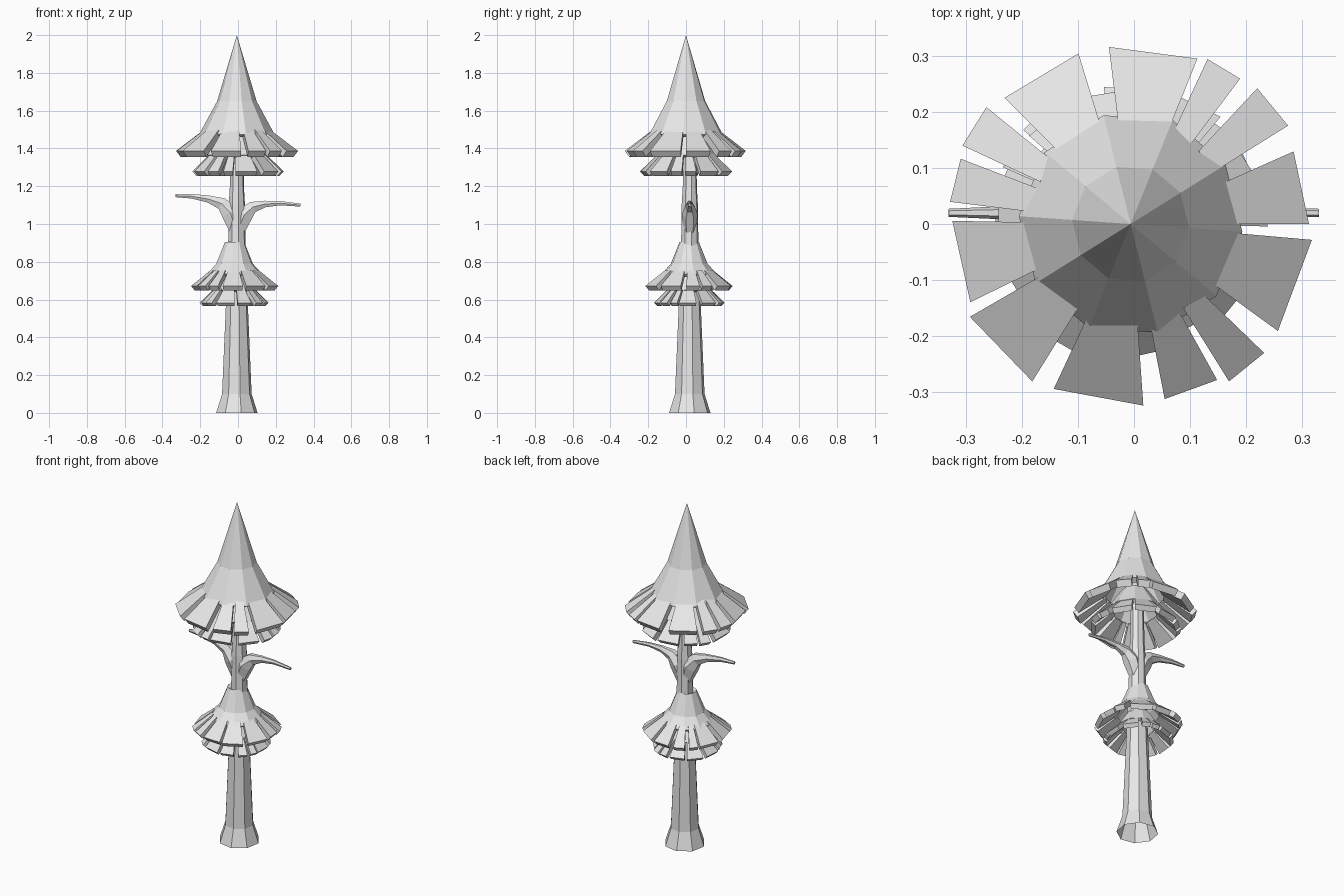
import bpy, bmesh, math
from mathutils import Vector

cube = bpy.data.objects.get("Cube")
if cube:
    bpy.data.objects.remove(cube)

grey = bpy.data.materials.new("plain_grey")
grey.use_nodes = True
COLOUR = (0.8, 0.8, 0.8, 1)
grey.diffuse_color = COLOUR
grey.node_tree.nodes["Principled BSDF"].inputs["Base Color"].default_value = COLOUR


def finish(name, bm, location=(0, 0, 0)):
    bmesh.ops.recalc_face_normals(bm, faces=bm.faces)
    mesh = bpy.data.meshes.new(name)
    bm.to_mesh(mesh)
    bm.free()
    mesh.materials.append(grey)
    obj = bpy.data.objects.new(name, mesh)
    obj.location = location
    bpy.context.collection.objects.link(obj)
    return obj


def bridge(bm, a, b):
    n = len(a)
    for i in range(n):
        j = (i + 1) % n
        bm.faces.new((a[i], a[j], b[j], b[i]))


def lathe(name, profile, sides, phase, location, thickness=0):
    """Faceted shell from (radius, z) pairs; radius 0 makes a tip."""
    bm = bmesh.new()
    previous = None
    for r, z in profile:
        if r == 0:
            tip = bm.verts.new((0, 0, z))
            for i in range(sides):
                bm.faces.new((previous[i], previous[(i + 1) % sides], tip))
            continue
        ring = []
        for i in range(sides):
            a = math.radians(phase) + math.tau * i / sides
            ring.append(bm.verts.new((r * math.cos(a), r * math.sin(a), z)))
        if previous:
            bridge(bm, previous, ring)
        previous = ring
    obj = finish(name, bm, location)
    if thickness:
        mod = obj.modifiers.new("thickness", 'SOLIDIFY')
        mod.thickness = thickness
        mod.offset = -1
    return obj


# Start and end angle of every shingle around a skirt
SHINGLES = [(68, 97), (53, 65), (32, 47), (0, 24), (-36, -5), (-58, -44),
            (-79, -61), (-115, -86), (-150, -122), (-181, -154),
            (159, 173), (141, 155), (107, 135)]


def skirt(name, inner, outer, thickness, turn, location):
    """Ring of sloping wedge slabs between two (radius, z) points."""
    bm = bmesh.new()
    slope = Vector((outer[0] - inner[0], outer[1] - inner[1])).normalized()
    down = Vector((slope.y, -slope.x)) * thickness
    section = [Vector(inner), Vector(outer), Vector(outer) + down, Vector(inner) + down]
    for k, (start, end) in enumerate(SHINGLES):
        loops = []
        stretch = 1.0 + 0.02 * (k % 3 - 1)
        for angle in (start, end):
            a = math.radians(angle + turn)
            loops.append([bm.verts.new((p.x * stretch * math.cos(a),
                                        p.x * stretch * math.sin(a), p.y))
                          for p in section])
        bridge(bm, loops[0], loops[1])
        bm.faces.new(loops[0])
        bm.faces.new(loops[1])
    return finish(name, bm, location)


def branch(name, path, location):
    """Tapered six-sided limb through (x, z, radius) points."""
    bm = bmesh.new()
    previous = None
    for i, (x, z, r) in enumerate(path):
        before, after = path[max(i - 1, 0)], path[min(i + 1, len(path) - 1)]
        along = Vector((after[0] - before[0], 0, after[1] - before[1])).normalized()
        side = Vector((0, 1, 0))
        up = along.cross(side)
        ring = []
        for k in range(6):
            a = math.tau * k / 6
            p = Vector((x, 0, z)) + side * r * 0.8 * math.cos(a) + up * r * math.sin(a)
            ring.append(bm.verts.new(p))
        if previous:
            bridge(bm, previous, ring)
        else:
            bm.faces.new(ring)
        previous = ring
    bm.faces.new(previous)
    return finish(name, bm, location)


# Trunk, open at the foot
AXIS = (-0.006, 0.02, 0)
lathe("trunk", [(0.112, 0), (0.08, 0.1), (0.06, 0.56), (0.047, 0.9),
                (0.045, 1.0), (0.044, 1.1), (0.038, 1.2), (0.036, 1.5)], 8, 12, AXIS)

# Two curved limbs
branch("right_branch", [(0, 0.96, 0.04), (-0.035, 1.06, 0.055), (-0.08, 1.108, 0.037),
                        (-0.15, 1.132, 0.022), (-0.24, 1.147, 0.014),
                        (-0.325, 1.15, 0.009)], AXIS)
branch("left_branch", [(0, 0.95, 0.04), (0.04, 1.05, 0.052), (0.085, 1.09, 0.034),
                       (0.15, 1.106, 0.02), (0.23, 1.11, 0.013),
                       (0.336, 1.1, 0.009)], AXIS)

# Upper canopy: cone, outer skirt and smaller skirt beneath
TOP = (-0.006, 0, 0)
lathe("upper_cone", [(0.2, 1.475), (0.105, 1.65), (0, 2.0)], 10, -4, TOP, 0.03)
skirt("upper_outer_skirt", (0.175, 1.5), (0.325, 1.387), 0.04, 0, TOP)
lathe("upper_inner_cone", [(0.16, 1.365), (0.07, 1.5)], 10, 14, TOP, 0.025)
skirt("upper_inner_skirt", (0.135, 1.385), (0.245, 1.278), 0.032, 200, TOP)

# Lower canopy, the same build at a smaller size
LOW = (-0.018, 0.017, 0)
lathe("lower_cone", [(0.148, 0.735), (0.098, 0.79), (0.052, 0.905)], 10, 10, LOW, 0.022)
skirt("lower_outer_skirt", (0.13, 0.755), (0.235, 0.672), 0.03, 75, LOW)
lathe("lower_inner_cone", [(0.12, 0.65), (0.06, 0.74)], 10, 28, LOW, 0.018)
skirt("lower_inner_skirt", (0.1, 0.668), (0.187, 0.583), 0.025, 275, LOW)
